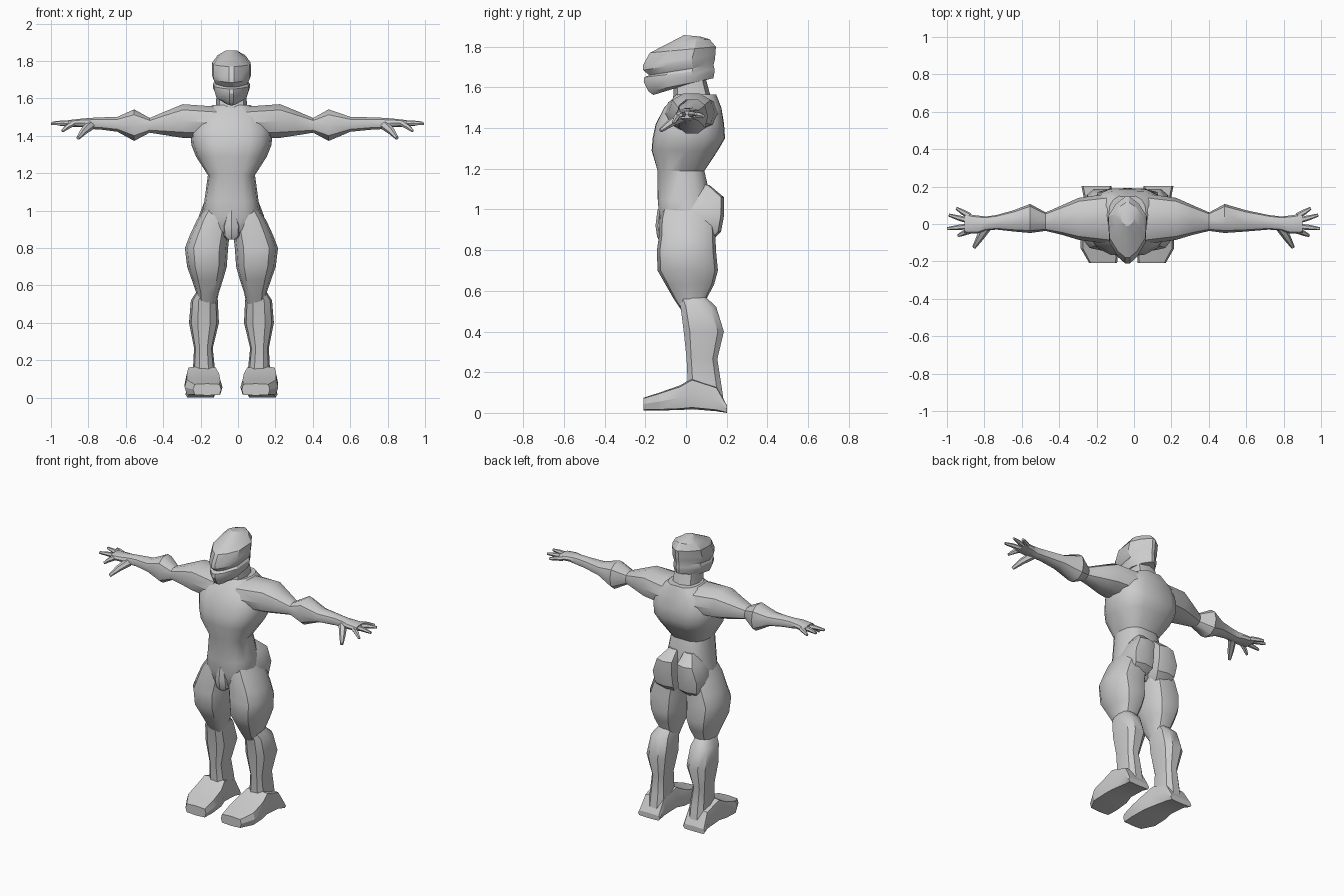
import bpy, bmesh, math
from mathutils import Vector

CX = -0.035          # symmetry plane of the body


def finish(name, rings, angle=35):
    """Skin a list of equal-length point rings into a closed object."""
    bm = bmesh.new()
    vs = [[bm.verts.new(p) for p in r] for r in rings]
    n = len(vs[0])
    for a, b in zip(vs, vs[1:]):
        for i in range(n):
            bm.faces.new((a[i], a[(i + 1) % n], b[(i + 1) % n], b[i]))
    bm.faces.new(vs[0])
    bm.faces.new(vs[-1])
    bmesh.ops.recalc_face_normals(bm, faces=bm.faces)
    me = bpy.data.meshes.new(name)
    bm.to_mesh(me)
    bm.free()
    ob = bpy.data.objects.new(name, me)
    bpy.context.collection.objects.link(ob)
    bpy.ops.object.select_all(action='DESELECT')
    ob.select_set(True)
    bpy.context.view_layer.objects.active = ob
    bpy.ops.object.shade_smooth_by_angle(angle=math.radians(angle))
    return ob


def place(p, side):
    """Mirror about the body plane; the +x forearm is slightly longer."""
    x = p[0]
    if side > 0:
        x += 0.065 * min(1, max(0, (x - 0.53) / 0.2))
    return Vector((CX + side * x, p[1], p[2]))


def loft(name, axis, stations, side=1, n=12, e=0.75, groove=0.0, angle=35):
    """Stations are (t, a0, a1, b0, b1): cross-section box at t along axis."""
    rings = []
    for t, a0, a1, b0, b1 in stations:
        ring = []
        for k in range(n):
            w = 2 * math.pi * k / n
            c, s = math.cos(w), math.sin(w)
            a = (a0 + a1) / 2 + (a1 - a0) / 2 * math.copysign(abs(c) ** e, c)
            b = (b0 + b1) / 2 + (b1 - b0) / 2 * math.copysign(abs(s) ** e, s)
            if abs(c) < 1e-6:          # centre line pulled inwards
                b -= math.copysign(groove, s)
            p = {'x': (t, a, b), 'y': (a, t, b), 'z': (a, b, t)}[axis]
            ring.append(place(p, side))
        rings.append(ring)
    return finish(name, rings, angle)


def digit(name, pts, side):
    """Tapered six-sided finger through (x, y, z, radius) points."""
    d = (Vector(pts[-1][:3]) - Vector(pts[0][:3])).normalized()
    u = d.cross(Vector((0, 0, 1))).normalized()
    v = d.cross(u)
    finish(name, [[place(Vector(q[:3]) + q[3] * (u * math.cos(k * math.pi / 3)
                  + v * math.sin(k * math.pi / 3)), side) for k in range(6)]
                  for q in pts], 50)


# torso with tapered waist and broad back
loft("torso", 'z', [(z, -w, w, f, b) for z, w, f, b in [
    (.86, .05, -.11, .06), (.90, .12, -.128, .10), (.97, .16, -.14, .13),
    (1.05, .145, -.147, .13), (1.19, .126, -.147, .098), (1.29, .19, -.177, .165),
    (1.35, .214, -.172, .2), (1.42, .22, -.157, .195), (1.50, .19, -.115, .182),
    (1.565, .10, -.055, .155)]], n=16, e=.8, groove=.008)
loft("groin", 'z', [(.845, -.025, .025, -.13, -.05), (.865, -.045, .045, -.142, -.04),
                    (.92, -.048, .048, -.15, -.04), (1.0, -.02, .02, -.14, -.04)], n=8)
loft("neck", 'z', [(1.48, -.10, .10, -.08, .15), (1.56, -.083, .083, -.062, .12),
                   (1.67, -.078, .078, -.06, .09)], n=8)

# helmet: pointed plan outline, rings tilted from front to back
PLAN = [(0, .12), (.1, .5), (.32, .93), (.68, 1), (.88, .6), (1, .1)]
PLAN += [(f, -w) for f, w in reversed(PLAN)]
finish("helmet", [[(CX + hw * w, y0 + (y1 - y0) * f, zf + (zb - zf) * f)
                   for f, w in PLAN] for zf, zb, hw, y0, y1 in [
    (1.563, 1.63, .055, -.16, .06), (1.58, 1.645, .085, -.185, .135),
    (1.626, 1.67, .098, -.208, .139), (1.65, 1.69, .098, -.205, .14),
    (1.66, 1.71, .09, -.18, .135), (1.685, 1.74, .104, -.211, .143),
    (1.71, 1.76, .104, -.211, .144), (1.77, 1.80, .103, -.178, .147),
    (1.815, 1.837, .075, -.09, .115), (1.857, 1.85, .035, -.01, .07)]], 30)

for side, tag in ((-1, "right"), (1, "left")):
    # legs
    loft(tag + "_thigh", 'z', [
        (1.03, .01, .13, -.11, .12), (.95, .005, .185, -.13, .14),
        (.87, .01, .222, -.133, .145), (.80, .018, .249, -.143, .147),
        (.70, .025, .237, -.14, .157), (.63, .045, .212, -.10, .138),
        (.56, .068, .188, -.06, .10), (.50, .08, .18, -.02, .09)], side)
    loft(tag + "_buttock", 'z', [
        (1.12, .02, .09, .03, .115), (1.06, .008, .14, .02, .187),
        (.97, .006, .175, 0, .187), (.89, .006, .165, 0, .172),
        (.85, .03, .14, 0, .13)], side, n=8, e=.55)
    loft(tag + "_calf", 'z', [
        (.57, .085, .185, -.04, .10), (.52, .073, .217, -.03, .152),
        (.40, .067, .227, -.015, .19), (.265, .10, .20, 0, .157),
        (.15, .088, .206, .005, .175), (.05, .085, .21, .005, .19)], side, n=10)
    loft(tag + "_foot", 'y', [
        (-.208, .055, .205, .012, .075), (-.13, .048, .25, .012, .10),
        (-.03, .055, .25, .014, .135), (.03, .075, .24, .018, .17),
        (.15, .085, .235, .008, .13), (.202, .085, .246, 0, .035)],
        side, n=8, e=.35, angle=25)
    # arm: deltoid, pinched upper arm, angular elbow, forearm and palm
    loft(tag + "_arm", 'x', [
        (.08, -.11, .165, 1.38, 1.56), (.26, -.085, .14, 1.385, 1.573),
        (.35, -.058, .10, 1.40, 1.535), (.437, -.037, .062, 1.415, 1.497),
        (.52, -.048, .107, 1.369, 1.545), (.61, -.04, .073, 1.42, 1.503),
        (.70, -.03, .048, 1.432, 1.50), (.757, -.035, .04, 1.435, 1.497),
        (.80, -.05, .045, 1.445, 1.493), (.87, -.05, .055, 1.447, 1.485)],
        side, n=10, e=.85)
    # fingers and thumb
    for i, (y0, y1, tip, z) in enumerate([(.044, .085, .915, 1.46), (.017, .048, .955, 1.47),
                                          (-.012, -.025, .964, 1.465), (-.037, -.062, .905, 1.425)]):
        xm = (.85 + tip) / 2
        digit(f"{tag}_finger_{i + 1}", [(.845, y0, 1.466, .016), (xm, (y0 + y1) / 2, (1.47 + z) / 2, .014),
                                        (tip, y1, z, .008)], side)
    digit(tag + "_thumb", [(.755, -.02, 1.455, .026), (.79, -.075, 1.425, .02),
                           (.82, -.125, 1.388, .01)], side)
